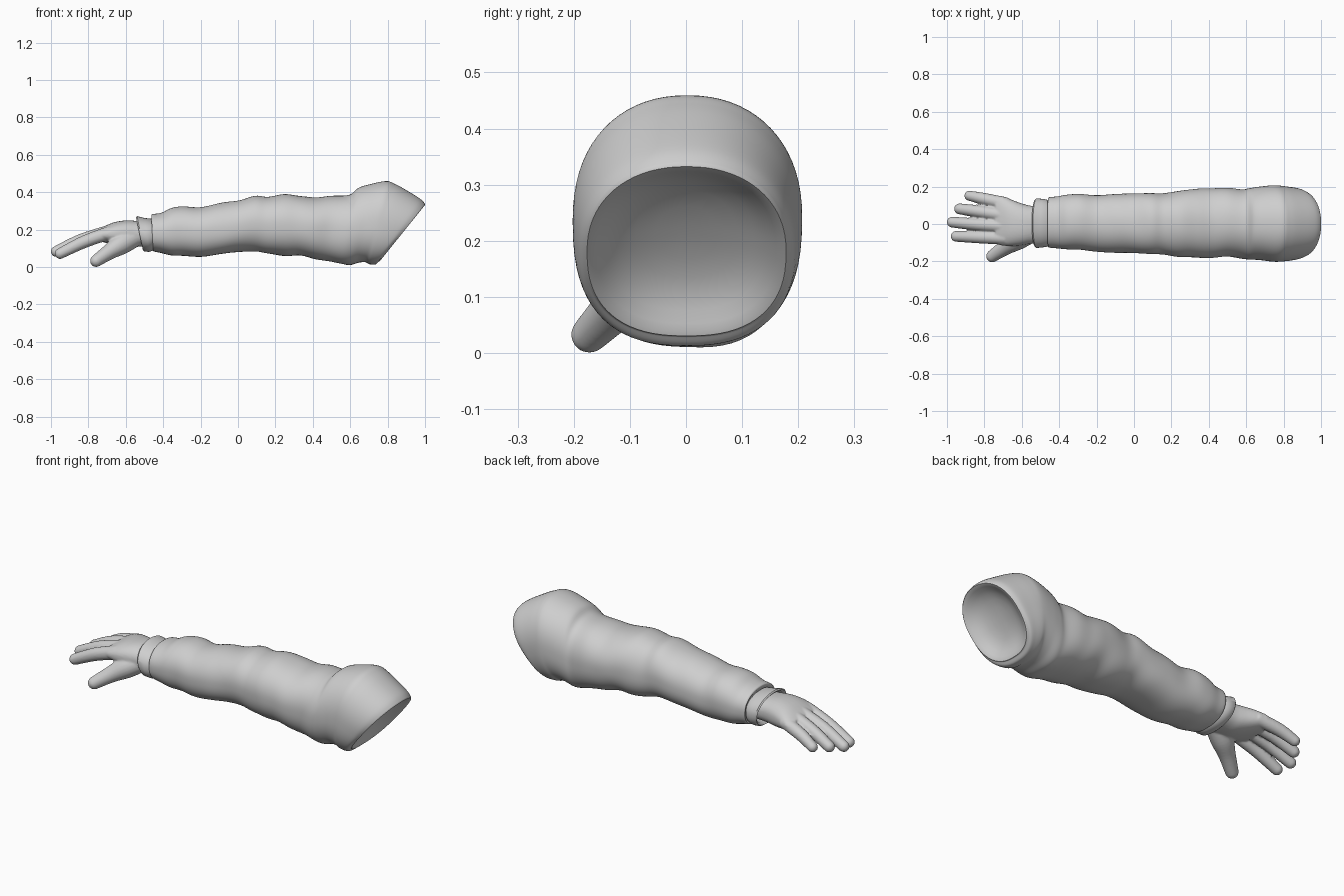
import bpy, bmesh, math
from mathutils import Vector, noise

if "Cube" in bpy.data.objects:
    bpy.data.objects.remove(bpy.data.objects["Cube"])

grey = bpy.data.materials.new("light grey")
grey.diffuse_color = (0.62, 0.62, 0.62, 1)
grey.use_nodes = True
grey.node_tree.nodes["Principled BSDF"].inputs["Base Color"].default_value = grey.diffuse_color


def catmull(rows, steps):
    """Smoothly resample a list of number tuples."""
    out = []
    for i in range(len(rows) - 1):
        p = [rows[max(0, min(len(rows) - 1, i + k))] for k in (-1, 0, 1, 2)]
        for s in range(steps):
            t = s / steps
            out.append(tuple(0.5 * (2 * b + (c - a) * t + (2 * a - 5 * b + 4 * c - d) * t * t
                                    + (3 * b - a - 3 * c + d) * t ** 3)
                             for a, b, c, d in zip(*p)))
    return out + [tuple(rows[-1])]


def section(row, n, e_top, e_bot):
    """Rounded section from top point, bottom point and y range."""
    xt, zt, xb, zb, y0, y1 = row
    top, bot = Vector((xt, 0, zt)), Vector((xb, 0, zb))
    mid, half = (top + bot) / 2, (top - bot) / 2
    pts = []
    for k in range(n):
        a = 2 * math.pi * k / n
        c, s = math.cos(a), math.sin(a)
        e = e_top if c > 0 else e_bot
        c = math.copysign(abs(c) ** e, c)
        s = math.copysign(abs(s) ** e, s)
        pts.append(mid + half * c + Vector((0, (y0 + y1) / 2 + (y1 - y0) / 2 * s, 0)))
    return pts


def loft(bm, rings):
    """Skin a list of point rings and cap both ends."""
    vs = [[bm.verts.new(p) for p in r] for r in rings]
    n = len(rings[0])
    for a, b in zip(vs, vs[1:]):
        for k in range(n):
            bm.faces.new((a[k], a[(k + 1) % n], b[(k + 1) % n], b[k]))
    bm.faces.new(vs[0][::-1])
    bm.faces.new(vs[-1])


def tube(bm, pts, n=20):
    """Round-ended tapering tube through (x, y, z, radius) points."""
    path = catmull(pts, 5)
    rings = []

    def ring(c, d, r):
        side = d.cross(Vector((0, 0, 1))).normalized()
        up = side.cross(d)
        rings.append([c + (side * math.cos(2 * math.pi * k / n)
                           + up * math.sin(2 * math.pi * k / n)) * r for k in range(n)])

    for i, p in enumerate(path):
        a, b = path[max(0, i - 1)], path[min(len(path) - 1, i + 1)]
        d = (Vector(b[:3]) - Vector(a[:3])).normalized()
        ring(Vector(p[:3]), d, p[3])
    for k in range(1, 6):
        a = k * math.pi / 2 / 5.3
        ring(Vector(p[:3]) + d * p[3] * math.sin(a), d, p[3] * math.cos(a))
    loft(bm, rings)


def finish(bm, name):
    bmesh.ops.recalc_face_normals(bm, faces=bm.faces)
    me = bpy.data.meshes.new(name)
    bm.to_mesh(me)
    bm.free()
    me.materials.append(grey)
    ob = bpy.data.objects.new(name, me)
    bpy.context.collection.objects.link(ob)
    bpy.ops.object.select_all(action='DESELECT')
    ob.select_set(True)
    bpy.context.view_layer.objects.active = ob
    bpy.ops.object.shade_smooth_by_angle(angle=math.radians(50))
    return ob


# Sleeve: x top, z top, x bottom, z bottom, y min, y max
rows = [
    (-.450, .255, -.445, .095, -.115, .125), (-.462, .280, -.452, .084, -.125, .142),
    (-.41, .290, -.41, .075, -.130, .147), (-.355, .316, -.355, .062, -.136, .156),
    (-.29, .325, -.29, .060, -.138, .160), (-.20, .320, -.20, .056, -.150, .155),
    (-.10, .342, -.10, .068, -.153, .160), (0, .355, 0, .080, -.155, .165),
    (.09, .380, .09, .083, -.160, .165), (.16, .375, .16, .070, -.163, .165),
    (.25, .390, .25, .060, -.178, .180), (.34, .380, .33, .062, -.178, .186),
    (.42, .370, .41, .044, -.180, .190), (.50, .380, .49, .030, -.176, .193),
    (.595, .386, .56, .014, -.186, .186), (.64, .420, .60, .010, -.188, .193),
    (.70, .440, .645, .024, -.192, .200), (.79, .460, .68, .026, -.201, .206),
    (.84, .444, .70, .016, -.202, .206), (.91, .405, .72, .013, -.198, .200),
    (.975, .364, .738, .015, -.190, .193), (1.0, .338, .752, .030, -.180, .182)]
rings = []
for r in catmull(rows, 5):
    pts = section(r, 72, .92, .82)
    c = sum(pts, Vector()) / len(pts)
    fade = max(0, min(1, (c.x + .44) * 6, (.78 - c.x) * 5))
    new = []
    for p in pts:   # soft cloth folds running around the arm
        w = noise.noise(Vector((p.x * 8 + p.y * 3, p.y * 5, p.z * 5)))
        new.append(c + (p - c) * (1 + .028 * fade * w))
    rings.append(new)
# Shallow dished shoulder end with a rounded rim
rim = rings[-1]
centre = sum(rim, Vector()) / len(rim)
inward = Vector((-.77, 0, .64))
for s, depth in ((.98, -.004), (.94, -.001), (.88, .007), (.78, .021), (.66, .034),
                 (.5, .044), (.3, .050), (.1, .052)):
    rings.append([centre + (p - centre) * s + inward * depth for p in rim])
bm = bmesh.new()
loft(bm, rings)
finish(bm, "sleeve")

# Cuff band with an open rim
cuff = [(-.445, .245, -.445, .100, -.110, .115), (-.460, .258, -.455, .088, -.120, .128),
        (-.50, .262, -.475, .081, -.125, .134), (-.54, .272, -.50, .083, -.128, .137),
        (-.546, .266, -.508, .089, -.122, .131), (-.538, .256, -.50, .099, -.111, .119),
        (-.46, .246, -.46, .110, -.100, .105)]
bm = bmesh.new()
loft(bm, [section(r, 64, .95, .9) for r in cuff])
finish(bm, "cuff")

# Hand: palm, four fingers and a thumb fused into one skin
bm = bmesh.new()
palm = [(-.42, .232, .115, -.090, .090), (-.54, .246, .108, -.104, .096),
        (-.60, .249, .105, -.114, .110), (-.66, .240, .115, -.118, .132),
        (-.71, .220, .130, -.114, .150), (-.742, .203, .138, -.104, .146)]
loft(bm, [section((x, zt, x, zb, a, b), 40, .85, .85) for x, zt, zb, a, b in catmull(palm, 4)])
fingers = [  # knuckle, middle, tip
    ((-.68, .108, .178, .034), (-.80, .134, .146, .032), (-.880, .151, .108, .027)),
    ((-.68, .045, .190, .036), (-.82, .066, .150, .033), (-.933, .081, .098, .029)),
    ((-.68, -.012, .192, .036), (-.84, -.002, .144, .033), (-.972, .010, .083, .029)),
    ((-.68, -.075, .185, .036), (-.82, -.070, .136, .034), (-.951, -.066, .072, .029))]
for f in fingers:
    tube(bm, f)
tube(bm, [(-.54, -.045, .165, .050), (-.62, -.082, .124, .056),
          (-.69, -.126, .080, .042), (-.758, -.172, .033, .033)])
hand = finish(bm, "hand")
fuse = hand.modifiers.new("fuse", 'REMESH')
fuse.mode = 'VOXEL'
fuse.voxel_size = .0055
fuse.use_smooth_shade = True
soft = hand.modifiers.new("soften", 'SMOOTH')
soft.factor = .5
soft.iterations = 4
